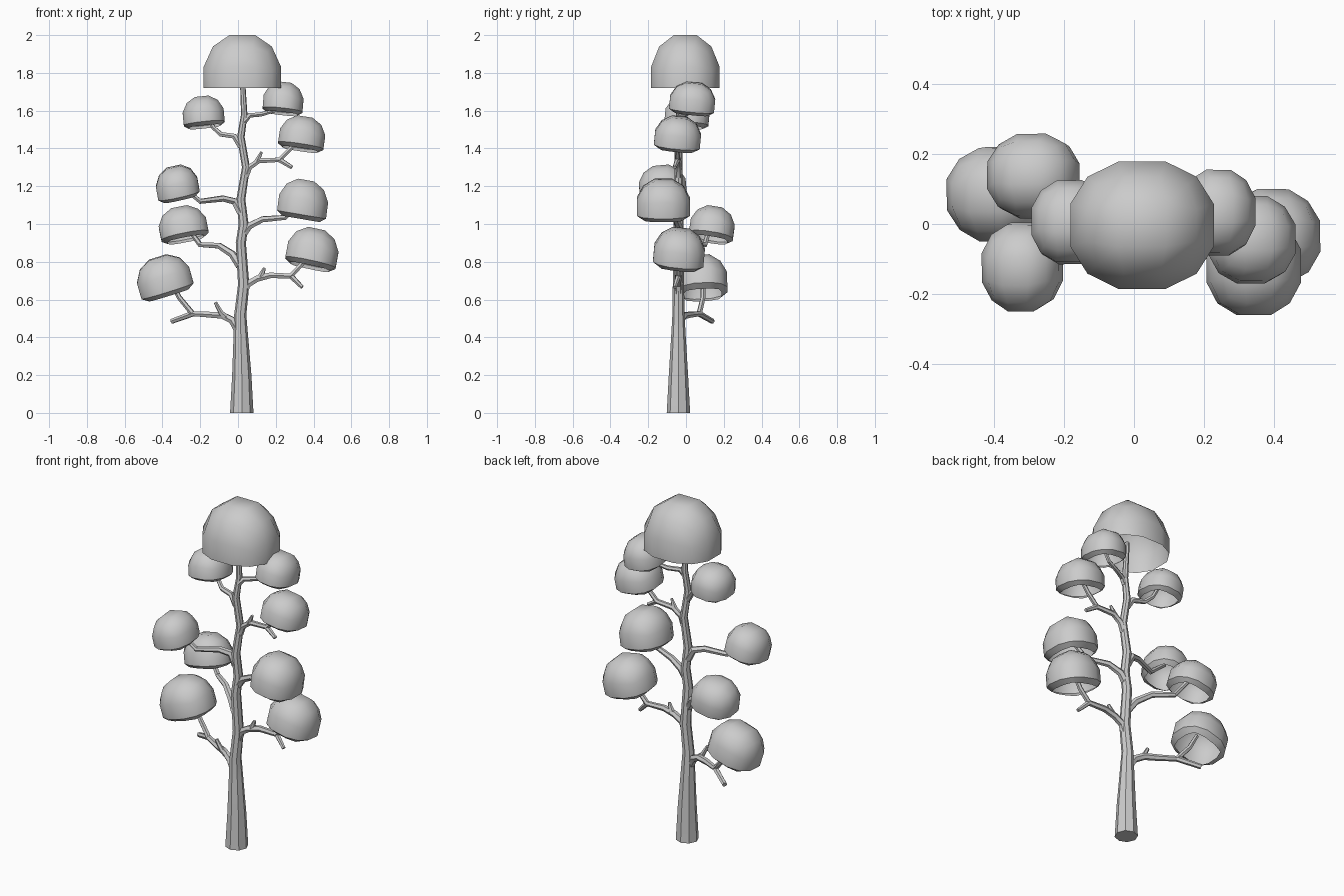
import bpy, bmesh
from mathutils import Vector

cube = bpy.data.objects.get("Cube")
if cube:
    bpy.data.objects.remove(cube, do_unlink=True)

grey = bpy.data.materials.new("plain_grey")
grey.use_nodes = True
grey.diffuse_color = (0.6, 0.6, 0.6, 1)
grey.node_tree.nodes["Principled BSDF"].inputs["Base Color"].default_value = (0.6, 0.6, 0.6, 1)


def finish(obj, angle):
    bpy.ops.object.select_all(action="DESELECT")
    obj.select_set(True)
    bpy.context.view_layer.objects.active = obj
    if obj.type == "CURVE":
        bpy.ops.object.convert(target="MESH")
    obj = bpy.context.view_layer.objects.active
    obj.data.materials.clear()
    obj.data.materials.append(grey)
    bpy.ops.object.shade_smooth_by_angle(angle=angle)


def limb(name, paths, sides=1):
    """Tapered tubes; each path is a list of points, with a radius per point or at both ends."""
    curve = bpy.data.curves.new(name, "CURVE")
    curve.dimensions = "3D"
    curve.bevel_depth = 1
    curve.bevel_resolution = sides
    curve.use_fill_caps = True
    for points, radii in paths:
        spline = curve.splines.new("POLY")
        spline.points.add(len(points) - 1)
        for i, p in enumerate(points):
            spline.points[i].co = (*p, 1)
            if len(radii) == len(points):
                spline.points[i].radius = radii[i]
            else:
                t = i / (len(points) - 1)
                spline.points[i].radius = radii[0] * (1 - t) + radii[-1] * t
    obj = bpy.data.objects.new(name, curve)
    bpy.context.collection.objects.link(obj)
    finish(obj, 0.6)


def dome(name, low, high, lean=(0, 0), curled=True):
    """Blocky open shell, leaned and fitted to a box; a curled one has a lip turned in below."""
    bm = bmesh.new()
    bmesh.ops.create_cube(bm, size=2)
    bmesh.ops.subdivide_edges(bm, edges=bm.edges[:], cuts=2, use_grid_fill=True)
    # Open the underside
    if curled:
        under = [f for f in bm.faces if f.calc_center_median().z < -0.9]
        bmesh.ops.delete(bm, geom=under, context="FACES")
    else:
        under = [v for v in bm.verts if v.co.z < -0.9]
        bmesh.ops.delete(bm, geom=under, context="VERTS")
    # Round the upper rows, flatten the lower ones
    for v in bm.verts:
        row = v.co.z
        v.co.normalize()
        if row < -0.9:
            v.co.z = -0.36
        elif row < 0:
            v.co.z = -0.22 if curled else -0.1
    # Lean, then fit to the box
    turn = Vector((0, 0, 1)).rotation_difference(Vector((*lean, 1)))
    for v in bm.verts:
        v.co = turn @ v.co
    for axis in range(3):
        values = [v.co[axis] for v in bm.verts]
        start, span = min(values), max(values) - min(values)
        for v in bm.verts:
            v.co[axis] = low[axis] + (v.co[axis] - start) / span * (high[axis] - low[axis])
    mesh = bpy.data.meshes.new(name)
    bm.to_mesh(mesh)
    bm.free()
    obj = bpy.data.objects.new(name, mesh)
    bpy.context.collection.objects.link(obj)
    finish(obj, 0.7)


# Trunk
limb("trunk", [([(.02, -.04, 0), (.02, -.04, .2), (.015, -.04, .4), (.012, -.04, .52), (.03, -.04, .68),
                 (.015, -.04, .9), (.03, -.04, 1), (.015, -.04, 1.13), (.042, -.04, 1.3), (.015, -.04, 1.46),
                 (.033, -.035, 1.58), (.022, -.03, 1.8)],
                [.062, .051, .039, .032, .03, .027, .026, .024, .021, .02, .017, .013])], 2)

# Branches, with side twigs and stubs
thick, thin = (.023, .012), (.015, .011)
limb("low_right_branch", [
    ([(0, -.04, .44), (-.03, -.03, .49), (-.08, -.01, .515), (-.15, .02, .52), (-.24, .07, .525),
      (-.31, .09, .61), (-.36, .09, .7)], thick),
    ([(-.24, .07, .525), (-.35, .14, .485)], (.016, .014)),
    ([(-.06, -.02, .505), (-.09, -.025, .53), (-.12, -.03, .585)], (.018, .01))])
limb("low_left_branch", [
    ([(.03, -.04, .63), (.05, -.04, .68), (.1, -.04, .71), (.17, -.04, .728), (.28, -.04, .725),
      (.34, -.04, .79), (.39, -.035, .87)], thick),
    ([(.28, -.04, .725), (.34, -.06, .665)], thin),
    ([(.12, -.04, .72), (.14, -.045, .768)], (.018, .008))])
limb("lower_middle_right_branch", [
    ([(.01, -.04, .78), (-.03, -.02, .84), (-.1, .03, .885), (-.2, .1, .89), (-.28, .13, 1)], thick)])
limb("middle_left_branch", [
    ([(.03, -.04, .95), (.06, -.04, .99), (.13, -.055, 1.025), (.25, -.1, 1.035), (.34, -.12, 1.13)], thick)])
limb("middle_right_branch", [
    ([(.015, -.04, 1.06), (-.02, -.04, 1.12), (-.08, -.06, 1.135), (-.2, -.1, 1.12), (-.31, -.12, 1.21)], thick)])
limb("upper_left_branch", [
    ([(.04, -.04, 1.25), (.06, -.04, 1.3), (.11, -.04, 1.335), (.22, -.045, 1.34), (.28, -.045, 1.4),
      (.34, -.045, 1.48)], (.019, .011)),
    ([(.22, -.045, 1.34), (.285, -.06, 1.3)], thin),
    ([(.1, -.04, 1.33), (.125, -.045, 1.382)], (.016, .007))])
limb("upper_right_branch", [
    ([(.015, -.04, 1.41), (-.02, -.035, 1.465), (-.09, -.02, 1.475), (-.13, 0, 1.51), (-.18, 0, 1.6)], (.018, .01))])
limb("top_left_branch", [
    ([(.03, -.04, 1.54), (.06, -.03, 1.575), (.12, 0, 1.58), (.19, .02, 1.6), (.24, .03, 1.67)], (.016, .01))])

# Foliage
dome("crown_foliage", (-.182, -.185, 1.72), (.228, .178, 2), curled=False)
dome("top_left_foliage", (.13, -.09, 1.57), (.347, .155, 1.755), (.1, .1))
dome("upper_right_foliage", (-.293, -.115, 1.5), (-.07, .125, 1.68), (-.1, .1))
dome("upper_left_foliage", (.212, -.17, 1.375), (.462, .08, 1.575), (.15, .1))
dome("middle_right_foliage", (-.435, -.25, 1.11), (-.203, .005, 1.315), (-.2, -.1))
dome("middle_left_foliage", (.207, -.26, 1.01), (.477, .02, 1.24), (.15, 0))
dome("lower_middle_right_foliage", (-.42, .015, .89), (-.155, .258, 1.1), (-.2, .15))
dome("low_left_foliage", (.25, -.175, .745), (.532, .1, .985), (.2, .1))
dome("low_right_foliage", (-.535, -.05, .59), (-.235, .22, .84), (-.3, -.05))
